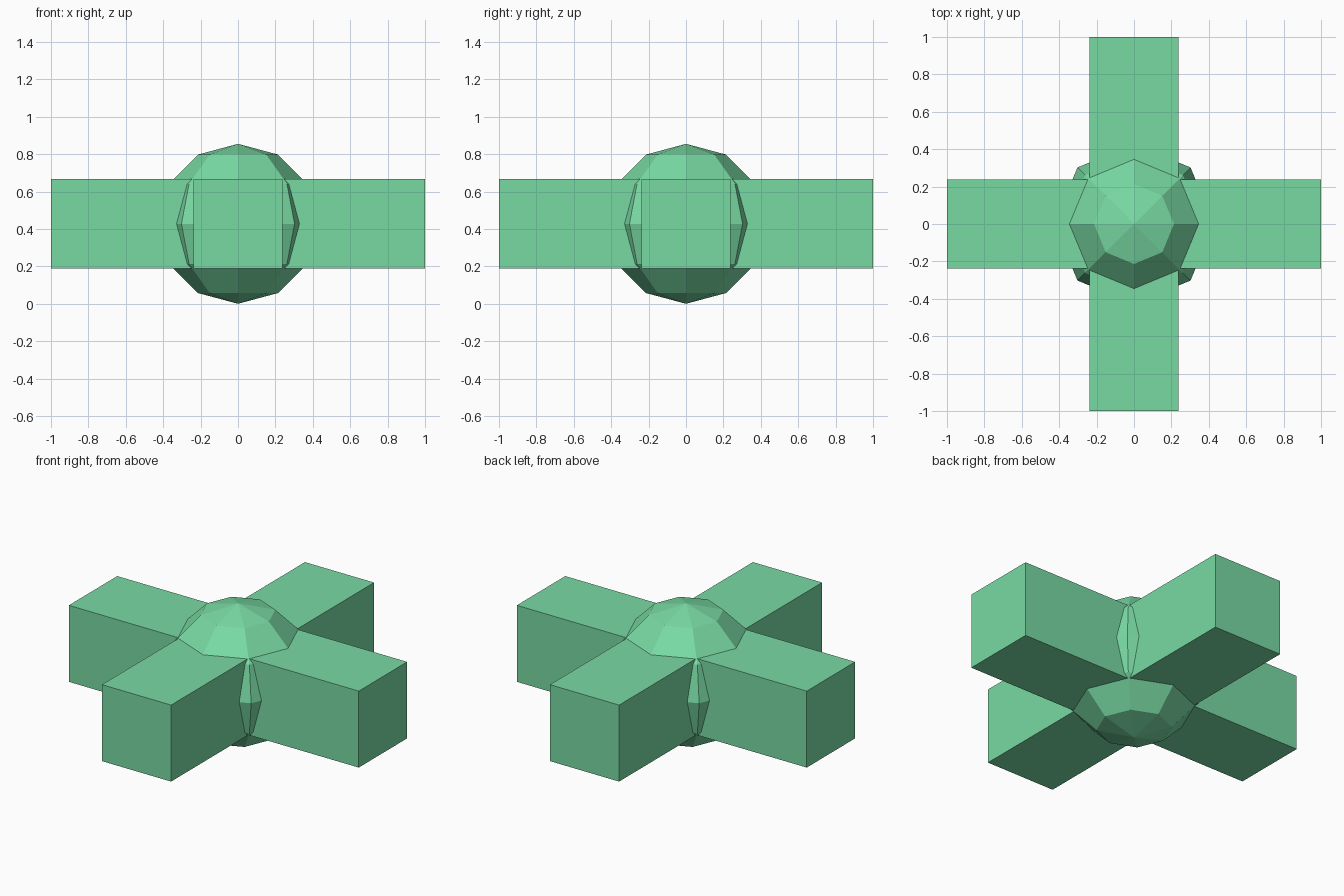
import bpy

cube = bpy.data.objects.get("Cube")
if cube:
    bpy.data.objects.remove(cube, do_unlink=True)

RADIUS = 0.4275   # ball radius, also the height of its centre
WIDTH = 0.477     # bar thickness

# Single flat green
green = bpy.data.materials.new("soft_green")
green.use_nodes = True
colour = (0.19, 0.70, 0.37, 1)
green.diffuse_color = colour
green.node_tree.nodes["Principled BSDF"].inputs["Base Color"].default_value = colour


def finish(name):
    obj = bpy.context.object
    obj.name = name
    obj.data.materials.append(green)
    return obj


def bar(name, size):
    bpy.ops.mesh.primitive_cube_add(size=1, location=(0, 0, RADIUS))
    obj = finish(name)
    obj.scale = size
    bpy.ops.object.transform_apply(location=False, rotation=False, scale=True)


# Two crossed square bars
bar("side_to_side_bar", (2, WIDTH, WIDTH))
bar("front_to_back_bar", (WIDTH, 2, WIDTH))

# Faceted ball at the crossing
bpy.ops.mesh.primitive_uv_sphere_add(segments=8, ring_count=6, radius=RADIUS,
                                     location=(0, 0, RADIUS))
finish("centre_ball")
bpy.ops.object.shade_flat()
